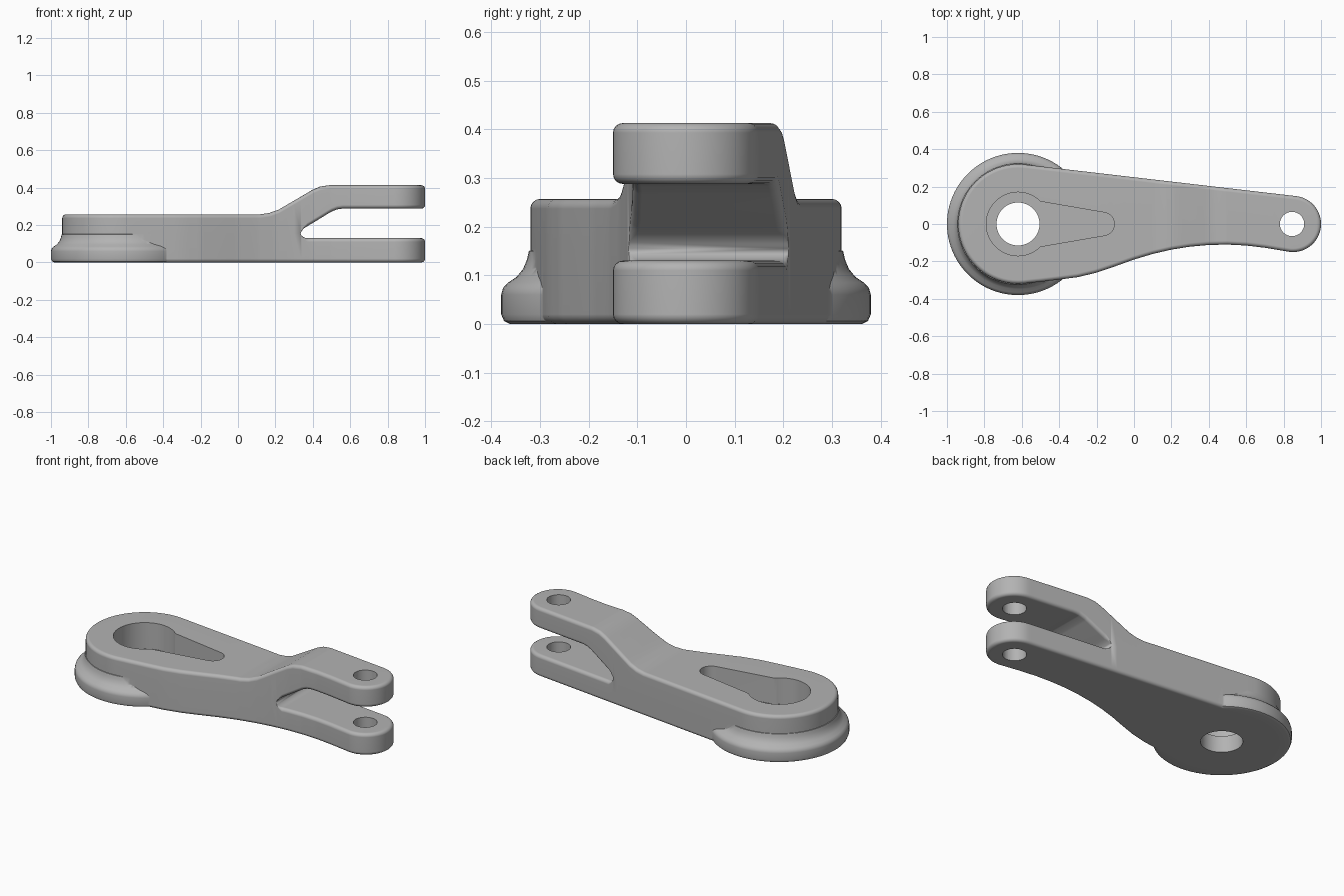
import bpy, bmesh, math
from mathutils import Vector

cube = bpy.data.objects.get("Cube")
if cube:
    bpy.data.objects.remove(cube, do_unlink=True)

grey = bpy.data.materials.new("plain grey metal")
grey.use_nodes = True
grey.diffuse_color = (0.45, 0.45, 0.45, 1)
grey.node_tree.nodes["Principled BSDF"].inputs["Base Color"].default_value = (0.45, 0.45, 0.45, 1)

BIG, R_BIG = -0.62, 0.32      # hub end of the arm
TIP, R_TIP = 0.85, 0.15       # fork end of the arm
ROUND = 0.02                  # edge rounding
SPLIT_X, SPLIT_Z = 0.335, 0.155   # root of the fork slot
SIN = (R_BIG - R_TIP) / (TIP - BIG)
COS = math.sqrt(1 - SIN * SIN)

TOP = [(-1, .257), (.12, .257), (.17, .264), (.22, .282), (.40, .388), (.44, .405), (.49, .413), (1, .413)]
SLOT_TOP = [(SPLIT_X, SPLIT_Z), (.34, .168), (.355, .183), (.50, .272), (.53, .284), (.56, .288), (1, .288)]
SLOT_FLOOR = [(SPLIT_X, SPLIT_Z), (.34, .143), (.355, .133), (.37, .13), (1, .13)]
BELLY = [(-.5, -.309), (-.4, -.297), (-.3, -.284), (-.2, -.26), (-.1, -.226), (0, -.19), (.1, -.16), (.2, -.137),
         (.3, -.121), (.4, -.112), (.5, -.11), (.6, -.115), (.7, -.127), (.82, -.147)]


def lerp(table, x):
    if x <= table[0][0]:
        return table[0][1]
    for (a, p), (b, q) in zip(table, table[1:]):
        if x <= b:
            return p + (q - p) * (x - a) / (b - a)
    return table[-1][1]


def arc_y(x, centre, r):
    return math.sqrt(max(0, r * r - (x - centre) ** 2))


def back_y(x):
    a, b = BIG + R_BIG * SIN, TIP + R_TIP * SIN
    if x < a:
        return arc_y(x, BIG, R_BIG)
    if x > b:
        return arc_y(x, TIP, R_TIP)
    return R_BIG * COS + (R_TIP - R_BIG) * COS * (x - a) / (b - a)


def front_y(x):
    if x < -0.5:
        return -back_y(x)
    if x > 0.82:
        return -arc_y(x, TIP, R_TIP)
    return lerp(BELLY, x)


# Columns along the arm, dense at both round ends
xs = [BIG - R_BIG * math.cos(math.radians(k * 5)) for k in range(20)]
xs += [TIP + R_TIP * math.sin(math.radians(k * 6)) for k in range(-1, 16)]
xs += [-0.54 + k * 0.04 for k in range(34)]
xs += [x for t in (TOP, SLOT_TOP, SLOT_FLOOR, BELLY) for x, _ in t if -0.55 < x < 0.8]
cols = []
for x in sorted(xs):
    if not cols or x - cols[-1] > 0.0004:
        if cols and x < SPLIT_X < x + 0.004:
            continue
        cols.append(x)
n = len(cols)
outline = [Vector((x, back_y(x))) for x in cols]
outline += [Vector((x, front_y(x))) for x in reversed(cols[1:-1])]
count = len(outline)
normals = []
for i in range(count):
    d = outline[(i + 1) % count] - outline[i - 1]
    normals.append(Vector((-d.y, d.x)).normalized())
STEPS = [math.radians(a) for a in (0, 22.5, 45, 67.5, 90)]


def make_object(name, bm):
    bmesh.ops.recalc_face_normals(bm, faces=bm.faces)
    mesh = bpy.data.meshes.new(name)
    bm.to_mesh(mesh)
    bm.free()
    mesh.materials.append(grey)
    ob = bpy.data.objects.new(name, mesh)
    bpy.context.collection.objects.link(ob)
    return ob


def slab(bm, low, high, round_low, round_high, low_cap, high_cap):
    """Stack of outline rings with rounded rims; caps start at the given x."""
    rings = []
    for z, radius, sign, steps in ((low, round_low, 1, STEPS[::-1]), (high, round_high, -1, STEPS)):
        for a in steps:
            ring = []
            for p, nor in zip(outline, normals):
                r = radius(p.x)
                q = p - nor * r * (1 - math.cos(a))
                ring.append(bm.verts.new((q.x, q.y, z(p.x) + sign * r * (1 - math.sin(a)))))
            rings.append(ring)
    for a, b in zip(rings, rings[1:]):
        for i in range(count):
            j = (i + 1) % count
            bm.faces.new((a[i], a[j], b[j], b[i]))
    for ring, start in ((rings[0], low_cap), (rings[-1], high_cap)):
        for i in range(n - 1):
            if cols[i] < start - 1e-5:
                continue
            quad = [ring[i], ring[i + 1], ring[(count - i - 1) % count], ring[(count - i) % count]]
            bm.faces.new(list(dict.fromkeys(quad)))


def full(x):
    return ROUND


def fork_only(x):
    return min(ROUND, max(0, x - SPLIT_X) * 0.6)


# Arm: lower and upper halves weld together up to the root of the fork
bm = bmesh.new()
slab(bm, lambda x: 0, lambda x: lerp(SLOT_FLOOR, x), full, fork_only, -2, SPLIT_X)
slab(bm, lambda x: lerp(SLOT_TOP, x), lambda x: lerp(TOP, x), fork_only, full, SPLIT_X, -2)
bmesh.ops.remove_doubles(bm, verts=bm.verts, dist=0.00005)
arm = make_object("forked_lever_arm", bm)

# Round flange around the foot of the hub
bm = bmesh.new()
profile = [(0, 0), (.362, 0), (.374, .006), (.38, .02), (.38, .06), (.376, .074), (.366, .085),
           (.348, .097), (.335, .113), (.327, .132), (.323, .15), (.29, .16), (0, .16)]
verts = [bm.verts.new((BIG + r, 0, z)) for r, z in profile]
edges = [bm.edges.new(pair) for pair in zip(verts, verts[1:])]
bmesh.ops.spin(bm, geom=verts + edges, cent=(BIG, 0, 0), axis=(0, 0, 1), angle=math.tau, steps=96)
bmesh.ops.remove_doubles(bm, verts=bm.verts, dist=0.0001)
flange = make_object("hub_flange", bm)


def prism(name, points, z0, z1):
    bm = bmesh.new()
    face = bm.faces.new([bm.verts.new((x, y, z0)) for x, y in points])
    out = bmesh.ops.extrude_face_region(bm, geom=[face])
    bmesh.ops.translate(bm, vec=(0, 0, z1 - z0), verts=[v for v in out["geom"] if isinstance(v, bmesh.types.BMVert)])
    ob = make_object(name, bm)
    ob.hide_render = True
    return ob


def arc(cx, r, start, end, steps):
    angles = [math.radians(start + (end - start) * k / steps) for k in range(steps + 1)]
    return [(cx + r * math.cos(a), r * math.sin(a)) for a in angles]


# Keyhole pocket, shaft bore and pin holes
pocket = prism("pocket_cutter", arc(BIG, .17, 45, 315, 48) + arc(-.167, .062, -81, 81, 20), .1, .6)
bore = prism("bore_cutter", arc(BIG, .115, 0, 354, 59), -.1, .6)
pin = prism("pin_cutter", arc(.845, .065, 0, 352.5, 47), -.1, .6)

bpy.context.view_layer.objects.active = arm
for ob, op in ((flange, "UNION"), (pocket, "DIFFERENCE"), (bore, "DIFFERENCE"), (pin, "DIFFERENCE")):
    mod = arm.modifiers.new(ob.name, "BOOLEAN")
    mod.object, mod.operation, mod.solver = ob, op, "EXACT"
    bpy.ops.object.modifier_apply(modifier=mod.name)
    bpy.data.objects.remove(ob, do_unlink=True)

# Smooth rounded surfaces, crisp cut edges
bpy.ops.object.select_all(action="DESELECT")
arm.select_set(True)
bpy.ops.object.shade_smooth_by_angle(angle=math.radians(35))
weighted = arm.modifiers.new("weighted_normals", "WEIGHTED_NORMAL")
weighted.keep_sharp = True
